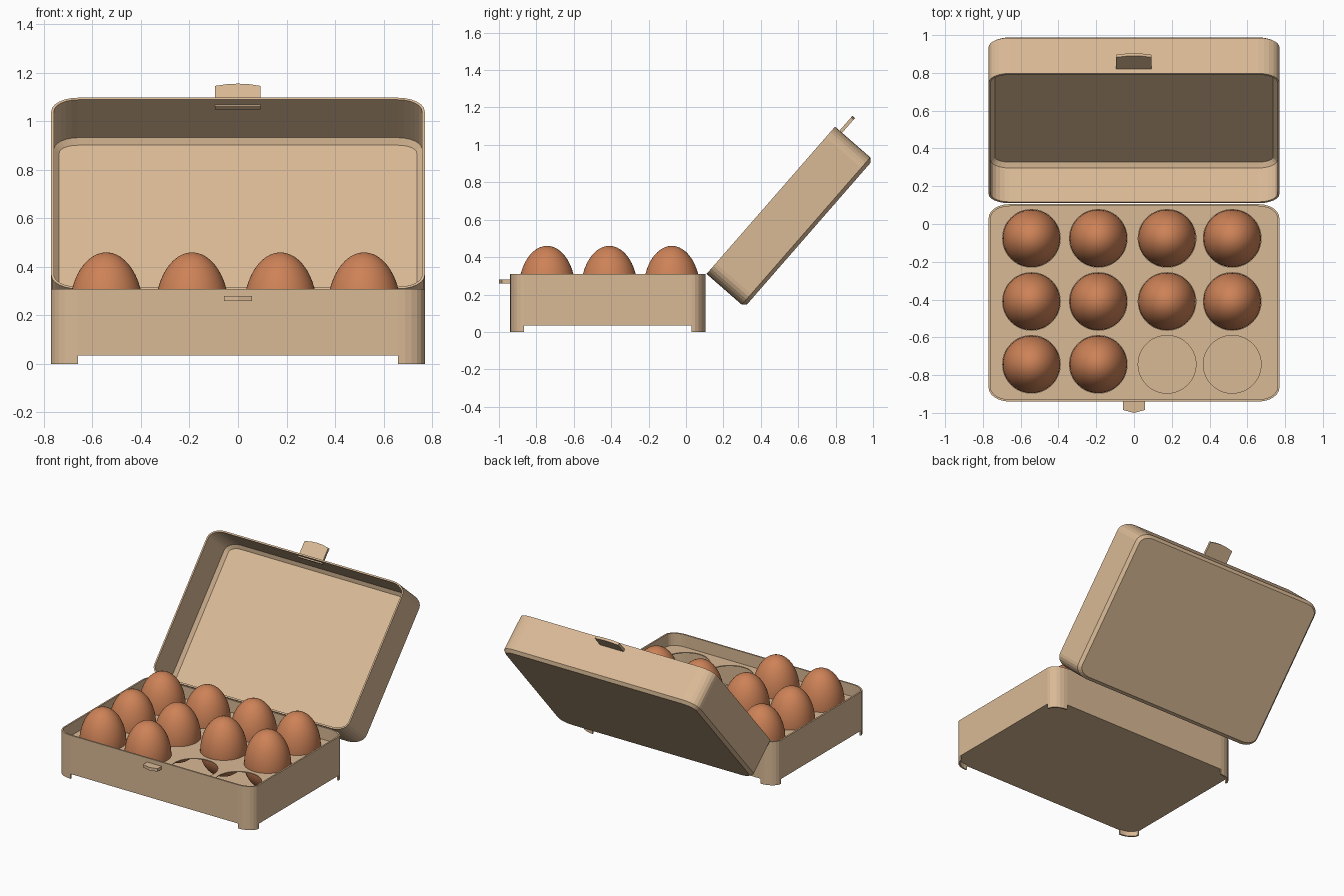
import bpy, bmesh, math

if "Cube" in bpy.data.objects:
    bpy.data.objects.remove(bpy.data.objects["Cube"])

def material(name, rgb):
    m = bpy.data.materials.new(name)
    m.diffuse_color = (*rgb, 1)
    m.use_nodes = True
    m.node_tree.nodes["Principled BSDF"].inputs["Base Color"].default_value = m.diffuse_color
    return m

TAN = material("tan card", (0.70, 0.49, 0.305))
SHELL = material("brown eggshell", (0.61, 0.223, 0.095))

HX, HY, RX, RY = 0.77, 0.5225, 0.11, 0.075   # half sizes and corner radii
TRAY_Y = -0.4175                             # tray centre
WALL = 0.011

def corner(sx, sy, inset, n=6):
    """Points of one rounded corner, from the x side to the y side."""
    return [(sx * (HX - RX + (RX - inset) * math.cos(a)),
             sy * (HY - RY + (RY - inset) * math.sin(a)))
            for a in (i * math.pi / 2 / n for i in range(n + 1))]

def outline(inset):
    return (corner(1, 1, inset) + corner(-1, 1, inset)[::-1]
            + corner(-1, -1, inset) + corner(1, -1, inset)[::-1])

def finish(bm, name, mat):
    bmesh.ops.recalc_face_normals(bm, faces=bm.faces)
    me = bpy.data.meshes.new(name)
    bm.to_mesh(me)
    bm.free()
    me.materials.append(mat)
    ob = bpy.data.objects.new(name, me)
    bpy.context.collection.objects.link(ob)
    return ob

def loft(name, levels):
    """Closed thin-walled box from (inset, z) rings."""
    bm = bmesh.new()
    rings = [[bm.verts.new((x, y, z)) for x, y in outline(i)] for i, z in levels]
    for a, b in zip(rings, rings[1:]):
        for k in range(len(a)):
            j = (k + 1) % len(a)
            bm.faces.new((a[k], a[j], b[j], b[k]))
    bm.faces.new(rings[0])
    bm.faces.new(rings[-1])
    return finish(bm, name, TAN)

def prism(name, pts, z0, z1):
    """Flat outline extruded from z0 to z1."""
    bm = bmesh.new()
    f = bm.faces.new([bm.verts.new((x, y, z0)) for x, y in pts])
    ext = bmesh.ops.extrude_face_region(bm, geom=[f])["geom"]
    bmesh.ops.translate(bm, vec=(0, 0, z1 - z0),
                        verts=[v for v in ext if isinstance(v, bmesh.types.BMVert)])
    return finish(bm, name, TAN)

# Tray box
tray = loft("tray", [(0, 0.035), (0, 0.31), (WALL, 0.31), (WALL, 0.045)])
tray.location.y = TRAY_Y

# Corner feet, continuing the rounded wall corners
for sx in (-1, 1):
    for sy in (-1, 1):
        foot = prism("foot", corner(sx, sy, 0) + corner(sx, sy, WALL)[::-1], 0, 0.036)
        foot.location.y = TRAY_Y

# Tray catch
prism("tray_catch", [(-0.057, -0.935), (0.057, -0.935), (0.057, -0.985),
                     (0, -1.0), (-0.057, -0.985)], 0.26, 0.281)

# Egg deck with twelve round holes
XS, YS, DECK, R = (-0.543, -0.189, 0.175, 0.52), (-0.743, -0.41, -0.076), 0.22, 0.153
curve = bpy.data.curves.new("egg_deck", 'CURVE')
curve.dimensions, curve.fill_mode, curve.extrude = '2D', 'BOTH', 0.003

def add_loop(pts):
    s = curve.splines.new('POLY')
    s.points.add(len(pts) - 1)
    for p, (x, y) in zip(s.points, pts):
        p.co = (x, y, 0, 1)
    s.use_cyclic_u = True

add_loop([(x, y + TRAY_Y) for x, y in outline(WALL - 0.002)])
for cx in XS:
    for cy in YS:
        add_loop([(cx + R * math.cos(t * math.pi / 24), cy + R * math.sin(t * math.pi / 24))
                  for t in range(48)])
curve.materials.append(TAN)
deck = bpy.data.objects.new("egg_deck", curve)
deck.location.z = DECK
bpy.context.collection.objects.link(deck)
bpy.context.view_layer.objects.active = deck
deck.select_set(True)
bpy.ops.object.convert(target='MESH')

# Ten eggs, front right two places empty
for cy in YS:
    for cx in XS:
        if cy == YS[0] and cx > 0:
            continue
        bm = bmesh.new()
        bmesh.ops.create_uvsphere(bm, u_segments=48, v_segments=24, radius=1)
        for v in bm.verts:
            v.co.z *= 0.24 if v.co.z > 0 else 0.17
            v.co.x *= R - 0.001
            v.co.y *= R - 0.001
        for f in bm.faces:
            f.smooth = True
        finish(bm, "egg", SHELL).location = (cx, cy, DECK)

# Open lid and its tongue, hinged at the tray's rear rim
TILT = math.radians(48.9)
hinge = (0, 0.11, 0.31)
lid = loft("lid", [(0.02, -0.27), (0, -0.25), (0, 0), (WALL, 0),
                   (WALL, -0.238), (WALL + 0.022, -0.26)])
for v in lid.data.vertices:
    v.co.y += HY
tongue = prism("lid_tongue", [(-0.094, 1.025), (0.092, 1.025), (0.092, 1.138), (0.045, 1.147),
                              (0, 1.15), (-0.045, 1.147), (-0.094, 1.138)], -0.05, -0.032)
for ob in (lid, tongue):
    ob.location = hinge
    ob.rotation_euler.x = TILT
